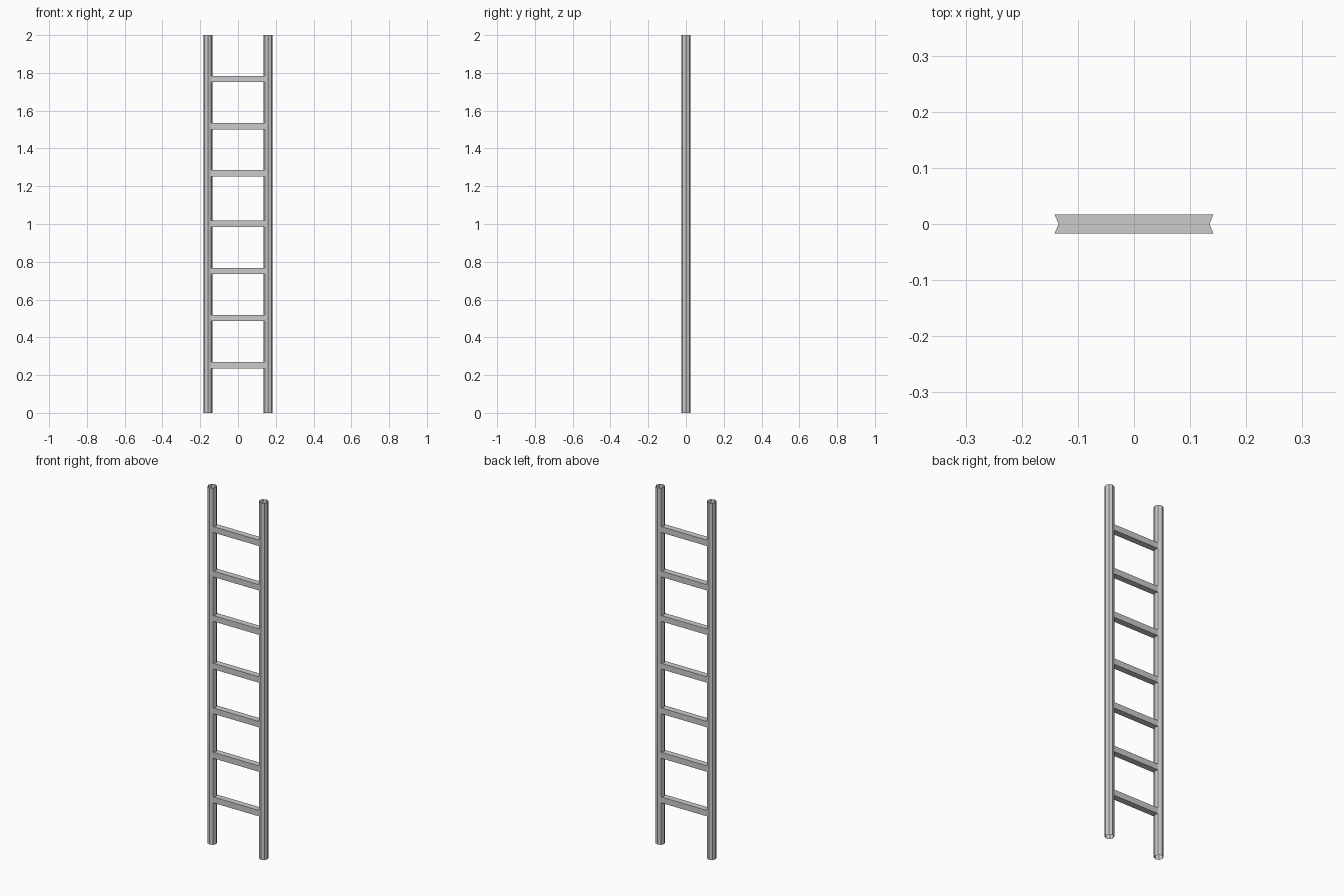
import bpy
from math import cos, sin, pi

if "Cube" in bpy.data.objects:
    bpy.data.objects.remove(bpy.data.objects["Cube"])

RAIL_X, RAIL_R, HEIGHT = 0.159, 0.0245, 2.0
RUNG_HALF_H = 0.0165
RUNG_Z = (0.252, 0.502, 0.751, 1.001, 1.269, 1.518, 1.767)


def make_object(name, verts, faces):
    mesh = bpy.data.meshes.new(name)
    mesh.from_pydata(verts, [], faces)
    obj = bpy.data.objects.new(name, mesh)
    bpy.context.collection.objects.link(obj)
    return obj


def tube(name, bottom, top):
    """Open-ended tube joining two matching loops of points."""
    n = len(bottom)
    faces = [(i, (i + 1) % n, n + (i + 1) % n, n + i) for i in range(n)]
    return make_object(name, bottom + top, faces)


# Side rails: open octagonal tubes with a corner facing inward
for side, name in ((-1, "left_rail"), (1, "right_rail")):
    ring = [(side * RAIL_X + RAIL_R * cos(i * pi / 4), RAIL_R * sin(i * pi / 4))
            for i in range(8)]
    tube(name, [(x, y, 0) for x, y in ring], [(x, y, HEIGHT) for x, y in ring])

# Rungs: rectangular bars with V-notched ends that fit the rail corners
half_y = RAIL_R * sin(pi / 4)
x_notch = RAIL_X - RAIL_R
x_edge = RAIL_X - RAIL_R * cos(pi / 4)
outline = [(-x_edge, -half_y), (x_edge, -half_y), (x_notch, 0),
           (x_edge, half_y), (-x_edge, half_y), (-x_notch, 0)]
for k, z in enumerate(RUNG_Z, 1):
    low = [(x, y, z - RUNG_HALF_H) for x, y in outline]
    high = [(x, y, z + RUNG_HALF_H) for x, y in outline]
    # front and back walls, then top and bottom; the ends stay open against the rails
    faces = [(0, 1, 7, 6), (3, 4, 10, 9),
             (6, 7, 8, 9, 10, 11), (5, 4, 3, 2, 1, 0)]
    make_object(f"rung_{k}", low + high, faces)
